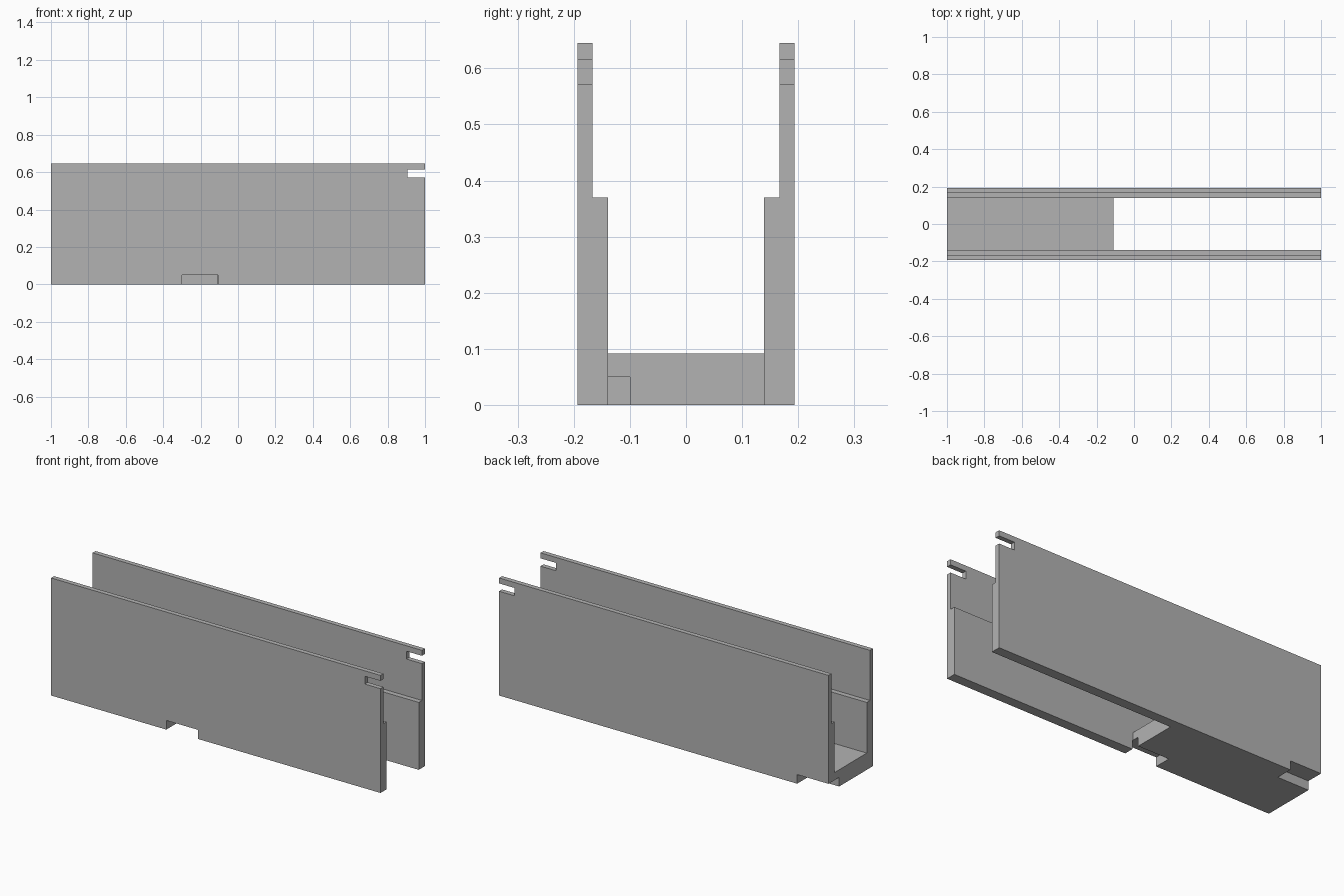
import bpy
import bmesh

if "Cube" in bpy.data.objects:
    bpy.data.objects.remove(bpy.data.objects["Cube"], do_unlink=True)

GREY = (0.45, 0.45, 0.45, 1)
grey = bpy.data.materials.new("plain grey")
grey.use_nodes = True
grey.diffuse_color = GREY
grey.node_tree.nodes["Principled BSDF"].inputs["Base Color"].default_value = GREY

OUTER, STEP, INNER = 0.193, 0.167, 0.139
TOP, LEDGE, FLOOR = 0.645, 0.37, 0.092
FLOOR_END = -0.11


def extrude_x(name, profile, x0, x1):
    """Extrude a (y, z) outline along x."""
    bm = bmesh.new()
    face = bm.faces.new([bm.verts.new((x0, y, z)) for y, z in profile])
    out = bmesh.ops.extrude_face_region(bm, geom=[face])
    moved = [v for v in out["geom"] if isinstance(v, bmesh.types.BMVert)]
    bmesh.ops.translate(bm, verts=moved, vec=(x1 - x0, 0, 0))
    bmesh.ops.recalc_face_normals(bm, faces=bm.faces)
    mesh = bpy.data.meshes.new(name)
    bm.to_mesh(mesh)
    bm.free()
    mesh.materials.append(grey)
    obj = bpy.data.objects.new(name, mesh)
    bpy.context.collection.objects.link(obj)
    return obj


def cut(target, name, x, y, z):
    """Subtract a box given by its (low, high) ranges."""
    outline = [(y[0], z[0]), (y[1], z[0]), (y[1], z[1]), (y[0], z[1])]
    cutter = extrude_x(name, outline, *x)
    cutter.hide_render = True
    cutter.hide_set(True)
    mod = target.modifiers.new(name, "BOOLEAN")
    mod.operation = "DIFFERENCE"
    mod.solver = "EXACT"
    mod.object = cutter


# Stepped U-shaped channel, mirrored across y
half = [(OUTER, 0), (OUTER, TOP), (STEP, TOP), (STEP, LEDGE),
        (INNER, LEDGE), (INNER, FLOOR)]
channel = extrude_x("channel", half + [(-y, z) for y, z in reversed(half)], -1, 1)

# Open floor toward the right end
cut(channel, "floor_opening_cutter", (FLOOR_END, 1.1), (-INNER, INNER), (-0.1, 0.2))

# Open slots near the top of both walls
cut(channel, "slot_cutter", (0.905, 1.1), (-0.3, 0.3), (0.572, 0.615))

# Underside notches on the front and back
cut(channel, "front_notch_cutter", (-0.3, -0.107), (-0.3, -0.1), (-0.1, 0.05))
cut(channel, "back_notch_cutter", (-1.1, -0.81), (0.1, 0.3), (-0.1, 0.05))

# Apply the cuts and remove the helpers
bpy.context.view_layer.update()
depsgraph = bpy.context.evaluated_depsgraph_get()
result = bpy.data.meshes.new_from_object(channel.evaluated_get(depsgraph))
cutters = [m.object for m in channel.modifiers]
channel.modifiers.clear()
channel.data = result
for cutter in cutters:
    bpy.data.objects.remove(cutter, do_unlink=True)
